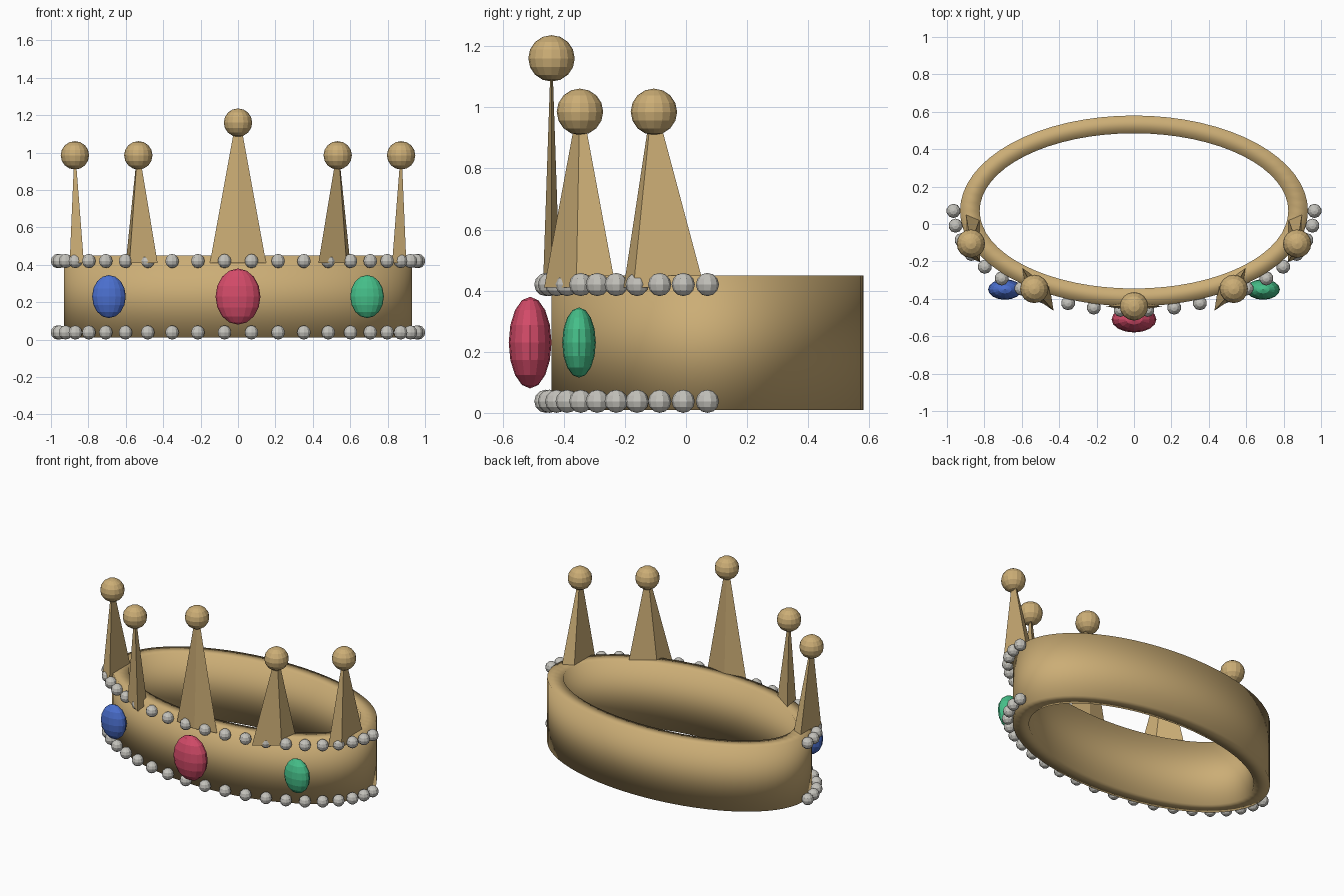
import bpy, bmesh
from math import cos, sin, pi
from mathutils import Vector

cube = bpy.data.objects.get("Cube")
if cube:
    bpy.data.objects.remove(cube, do_unlink=True)


def material(name, rgb):
    m = bpy.data.materials.new(name)
    m.use_nodes = True
    m.diffuse_color = (*rgb, 1)
    m.node_tree.nodes["Principled BSDF"].inputs["Base Color"].default_value = (*rgb, 1)
    return m


GOLD = material("gold", (0.60, 0.42, 0.18))
PEARL = material("pearl_grey", (0.55, 0.54, 0.50))
RED = material("red_gem", (0.65, 0.07, 0.14))
BLUE = material("blue_gem", (0.07, 0.16, 0.62))
GREEN = material("green_gem", (0.06, 0.52, 0.25))


def finish(bm, name, mat, smooth=False):
    bmesh.ops.recalc_face_normals(bm, faces=bm.faces)
    for f in bm.faces:
        f.smooth = smooth
    mesh = bpy.data.meshes.new(name)
    bm.to_mesh(mesh)
    bm.free()
    mesh.materials.append(mat)
    obj = bpy.data.objects.new(name, mesh)
    bpy.context.collection.objects.link(obj)
    return obj


def ellipsoid(name, centre, radii, mat, segments=16, rings=8):
    bm = bmesh.new()
    bmesh.ops.create_uvsphere(bm, u_segments=segments, v_segments=rings, radius=1)
    bmesh.ops.scale(bm, vec=radii, verts=bm.verts)
    bmesh.ops.translate(bm, vec=centre, verts=bm.verts)
    return finish(bm, name, mat)


CENTRE_Y = 0.07


def band():
    # Oval ring swept from a rectangular section: (x radius, y radius, z)
    section = [(0.93, 0.51, 0.01), (0.93, 0.51, 0.45),
               (0.825, 0.415, 0.45), (0.825, 0.415, 0.01)]
    steps = 64
    bm = bmesh.new()
    loops = []
    for i in range(steps):
        a = 2 * pi * i / steps
        loops.append([bm.verts.new((rx * cos(a), CENTRE_Y + ry * sin(a), z))
                      for rx, ry, z in section])
    for i in range(steps):
        p, q = loops[i], loops[(i + 1) % steps]
        for j in range(4):
            k = (j + 1) % 4
            bm.faces.new((p[j], q[j], q[k], p[k]))
    finish(bm, "band", GOLD, smooth=True)


def spike(name, base, wide, thin, tip, side=1):
    # Four-sided spike over a skewed diamond, with a ball on its tip
    flip = Vector((side, 1, 1))
    base, wide, thin, tip = (Vector(v) * flip for v in (base, wide, thin, tip))
    corners = [wide, thin, -wide, -thin]
    bm = bmesh.new()
    low = [bm.verts.new(base + c) for c in corners]
    high = [bm.verts.new(tip + c * 0.09) for c in corners]
    bm.faces.new(low)
    bm.faces.new(high)
    for j in range(4):
        k = (j + 1) % 4
        bm.faces.new((low[j], low[k], high[k], high[j]))
    finish(bm, name, GOLD)
    ellipsoid(name + "_ball", tip, (0.076, 0.076, 0.076), GOLD)


def pearl_row(name, z):
    # Beads along the front half of the oval
    count = 22
    bm = bmesh.new()
    for i in range(count):
        a = pi + pi * i / (count - 1)
        new = bmesh.ops.create_uvsphere(bm, u_segments=10, v_segments=6, radius=0.038)
        bmesh.ops.translate(bm, verts=new["verts"],
                            vec=(0.965 * cos(a), CENTRE_Y + 0.53 * sin(a), z))
    finish(bm, name, PEARL)


band()
pearl_row("upper_pearls", 0.42)
pearl_row("lower_pearls", 0.038)

# Spikes
spike("centre_spike", (0, -0.44, 0.41), (0.15, 0, 0), (0, -0.028, 0), (0, -0.44, 1.16))
for side, label in ((1, "left"), (-1, "right")):
    spike(label + "_front_spike", (0.515, -0.347, 0.41), (0.085, 0.117, 0),
          (0.065, -0.012, 0), (0.533, -0.347, 0.985), side)
    spike(label + "_side_spike", (0.862, -0.072, 0.41), (0.038, 0.132, 0),
          (0.038, -0.1, 0), (0.872, -0.105, 0.985), side)

# Gems
ellipsoid("centre_gem", (0, -0.51, 0.23), (0.12, 0.07, 0.15), RED)
ellipsoid("left_gem", (0.69, -0.35, 0.23), (0.09, 0.055, 0.115), GREEN)
ellipsoid("right_gem", (-0.69, -0.35, 0.23), (0.09, 0.055, 0.115), BLUE)
